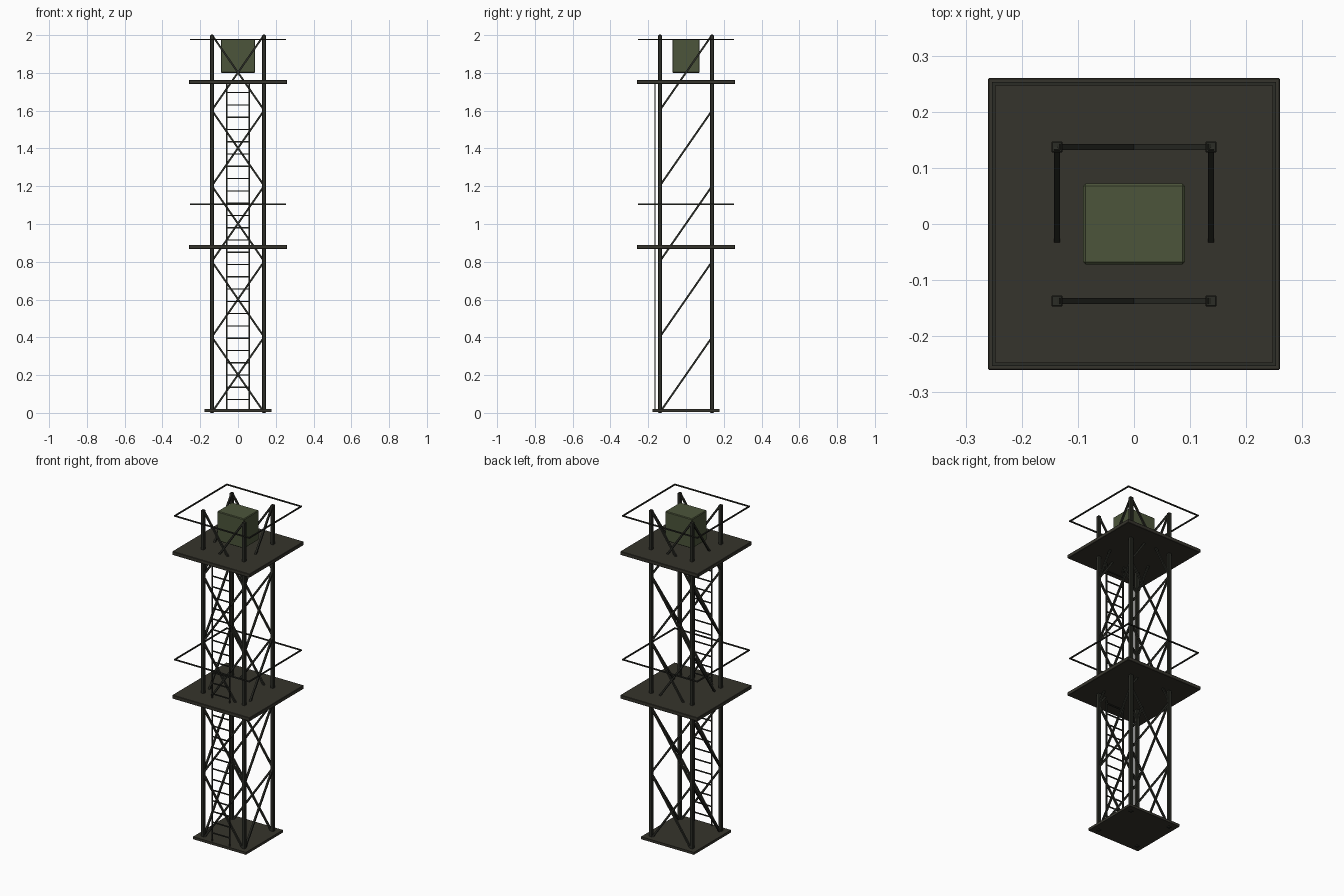
import bpy
from mathutils import Vector

if "Cube" in bpy.data.objects:
    bpy.data.objects.remove(bpy.data.objects["Cube"])


def material(name, rgb):
    m = bpy.data.materials.new(name)
    m.diffuse_color = (*rgb, 1)
    m.use_nodes = True
    m.node_tree.nodes["Principled BSDF"].inputs["Base Color"].default_value = m.diffuse_color
    return m


STEEL = material("dark steel", (0.024, 0.025, 0.019))
DECK = material("brown deck", (0.036, 0.034, 0.025))
GREEN = material("olive green", (0.072, 0.090, 0.043))


def box(name, center, size, mat, bevel=0.0):
    bpy.ops.mesh.primitive_cube_add(size=1, location=center)
    ob = bpy.context.object
    ob.name = name
    ob.scale = size
    bpy.ops.object.transform_apply(location=False, rotation=False, scale=True)
    ob.data.materials.append(mat)
    if bevel:
        mod = ob.modifiers.new("bevel", "BEVEL")
        mod.width = bevel
        mod.segments = 1
    return ob


def bar(name, a, b, thick, mat):
    """Square bar running from point a to point b."""
    a, b = Vector(a), Vector(b)
    d = b - a
    ob = box(name, (a + b) / 2, (thick, thick, d.length), mat)
    ob.rotation_mode = "QUATERNION"
    # keep the bar square to the tower face it lies in
    ob.rotation_quaternion = Vector((0, 0, 1)).rotation_difference(d)
    return ob


LEG = 0.1373

# base plate
box("base_plate", (0, 0, 0.0125), (0.356, 0.356, 0.015), DECK)

# four corner legs
for sx in (-1, 1):
    for sy in (-1, 1):
        box("leg", (sx * LEG, sy * LEG, 1.0), (0.02, 0.02, 2.0), STEEL, 0.002)

# bracing: crosses on front and back, single diagonals on the sides
for i in range(5):
    z0, z1 = 0.4 * i + 0.004, 0.4 * (i + 1)
    for s in (-1, 1):
        for d in (-1, 1):
            bar("cross_brace", (-d * LEG, s * LEG, z0), (d * LEG, s * LEG, z1), 0.01, STEEL)
        bar("side_brace", (s * LEG, -LEG, z0), (s * LEG, LEG, z1), 0.01, STEEL)

# two decks, each with a guard rail floating above
R = 0.25
for z in (0.879, 1.752):
    box("deck", (0, 0, z), (0.52, 0.52, 0.022), DECK, 0.002)
    for s in (-1, 1):
        box("guard_rail", (0, s * R, z + 0.225), (2 * R + 0.007, 0.007, 0.007), STEEL)
        box("guard_rail", (s * R, 0, z + 0.225), (0.007, 2 * R - 0.007, 0.007), STEEL)

# ladder on the front
for s in (-1, 1):
    box("ladder_rail", (s * 0.059, -0.164, 0.88), (0.007, 0.007, 1.745), STEEL)
for i in range(26):
    box("ladder_rung", (0, -0.164, 0.0705 + 0.065 * i), (0.116, 0.006, 0.006), STEEL)

# equipment cabinet on top
box("cabinet", (0, 0, 1.89), (0.181, 0.144, 0.18), GREEN, 0.004)
